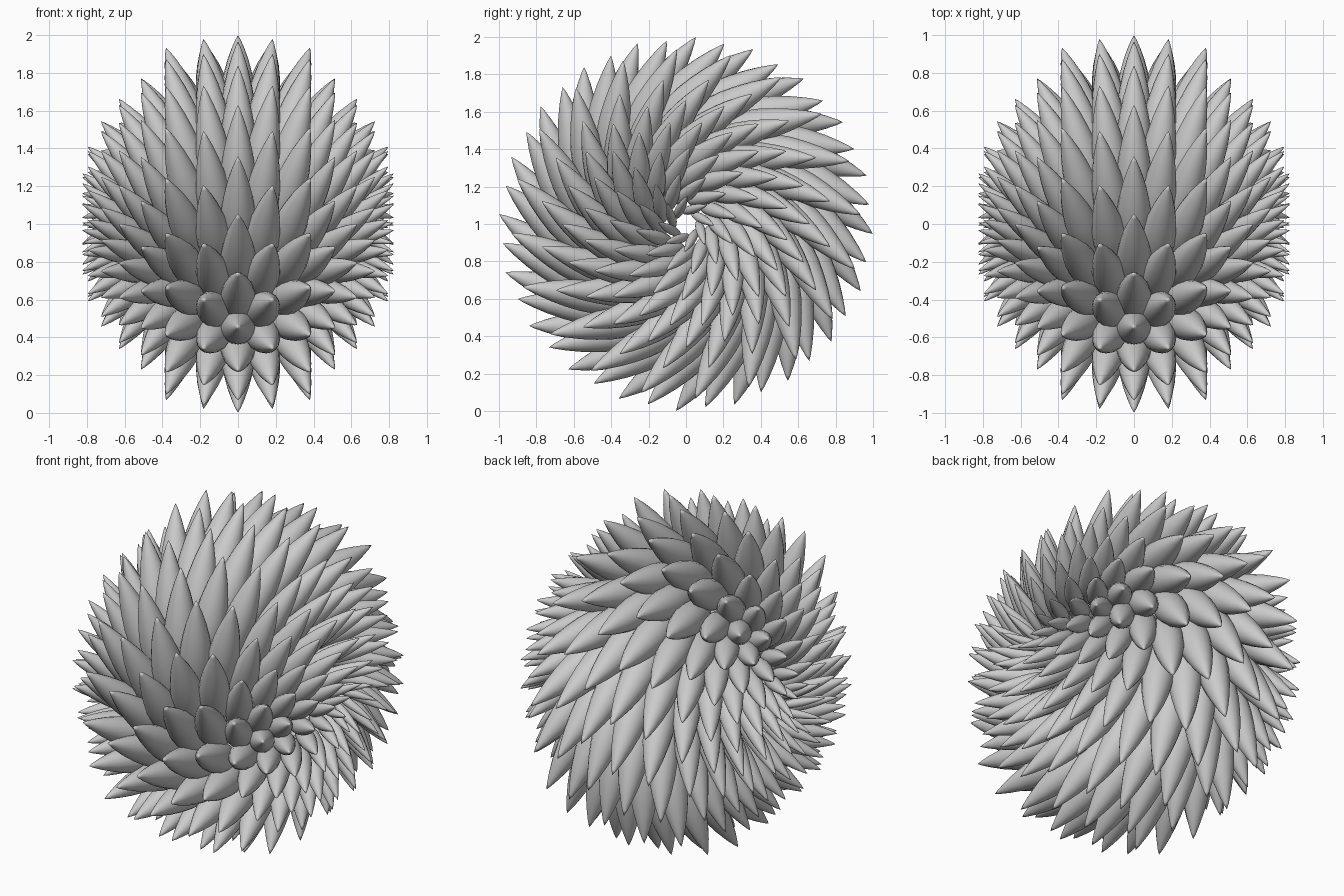
import bpy, bmesh
from math import sin, cos, pi, radians, atan2
from mathutils import Vector

if "Cube" in bpy.data.objects:
    bpy.data.objects.remove(bpy.data.objects["Cube"])

SIDES = 16
# leaf profile: distance behind the tip, half width
PROFILE = [(.03, .014), (.09, .035), (.17, .058), (.26, .077), (.35, .09), (.44, .094), (.54, .085), (.63, .06)]
LENGTH = .68
# tip rings: sideways offset, distance from the x axis, leaves, turn, lean
RINGS = [(0, 1.0, 20, 0, 33), (.183, .985, 20, 9, 31), (.381, .935, 20, 6, 29), (.513, .78, 20, 12, 28),
         (.63, .662, 20, 3, 28), (.725, .55, 20, 12, 27), (.795, .41, 16, 0, 27),
         (.825, .27, 12, 10, 26), (.825, .15, 8, 0, 26)]


def add_leaf(bm, tip, axis, length, width):
    """Round pointed leaf, tip first, running back along -axis."""
    side = axis.orthogonal().normalized()
    other = axis.cross(side)
    apex = bm.verts.new(tip)
    root = bm.verts.new(tip - axis * LENGTH * length)
    loops = []
    for d, w in PROFILE:
        loops.append([bm.verts.new(tip - axis * d * length + (side * cos(a) + other * sin(a)) * w * width)
                      for a in (2 * pi * i / SIDES for i in range(SIDES))])
    for i in range(SIDES):
        j = (i + 1) % SIDES
        bm.faces.new((apex, loops[0][i], loops[0][j]))
        for a, b in zip(loops, loops[1:]):
            bm.faces.new((a[i], b[i], b[j], a[j]))
        bm.faces.new((loops[-1][i], root, loops[-1][j]))


def leaf_ring(name, x, r, count, turn, lean):
    """Ring of leaves around the x axis, all leaning the same way round."""
    bm = bmesh.new()
    lat = atan2(x, r) * .75
    lean = radians(lean)
    for k in range(count):
        t = radians(-3 + turn) + 2 * pi * k / count
        a = t - lean
        axis = Vector((sin(lat), cos(lat) * cos(a), cos(lat) * sin(a)))
        tip = Vector((x, r * cos(t), 1 + r * sin(t)))
        add_leaf(bm, tip, axis, r ** .5, r ** .7)
    bmesh.ops.recalc_face_normals(bm, faces=bm.faces)
    for f in bm.faces:
        f.smooth = True
    me = bpy.data.meshes.new(name)
    bm.to_mesh(me)
    bm.free()
    bpy.context.collection.objects.link(bpy.data.objects.new(name, me))


# mirrored rings
for n, (x, r, count, turn, lean) in enumerate(RINGS):
    for s in ((1, -1) if n else (1,)):
        side = "middle" if not n else "right" if s > 0 else "left"
        leaf_ring(f"leaf_ring_{side}_{n}", s * x, r, count, turn, lean)
